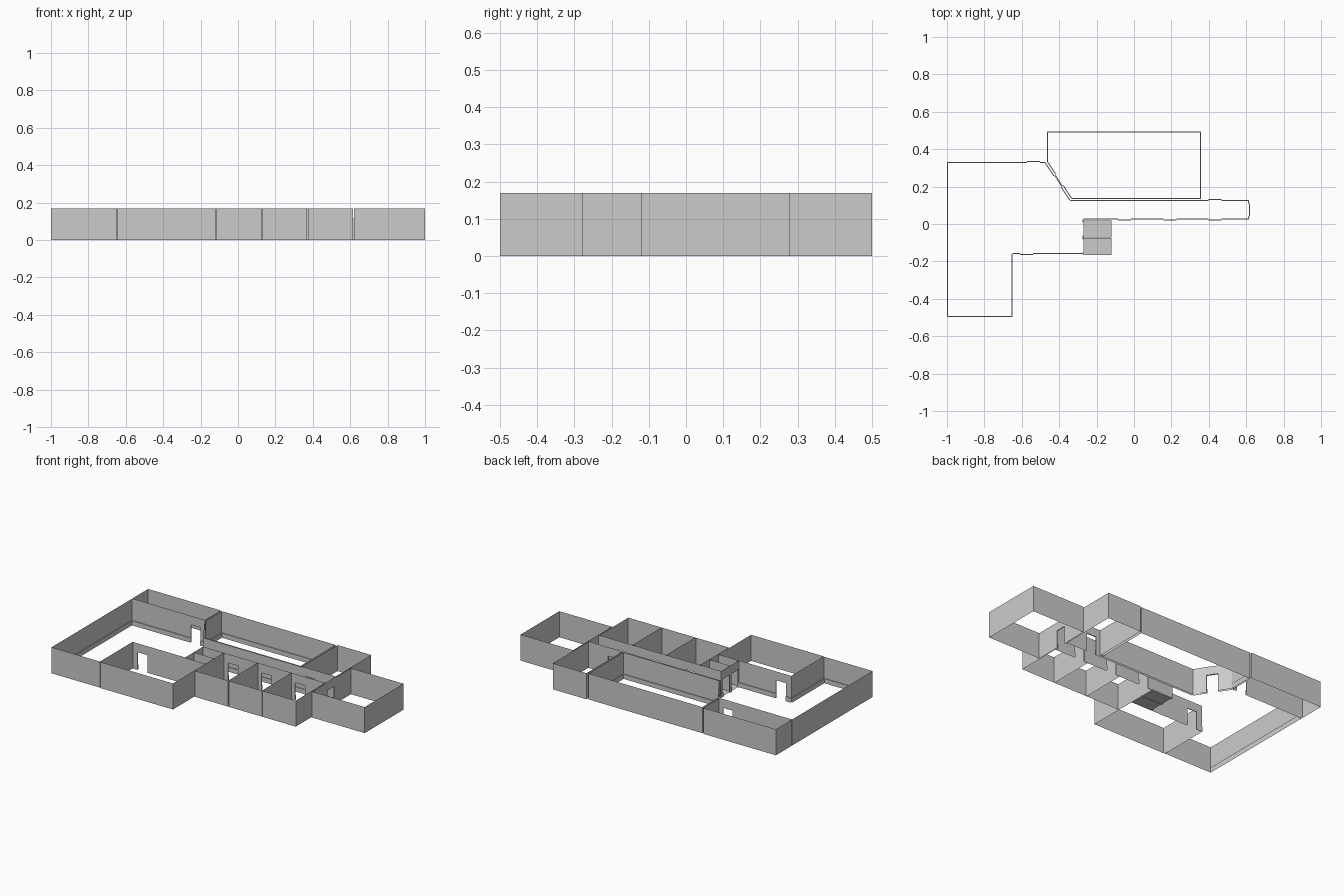
import bpy
from mathutils import Vector

if "Cube" in bpy.data.objects:
    bpy.data.objects.remove(bpy.data.objects["Cube"])

H = 0.17        # wall height
DOOR_H = 0.115  # door height
DOOR_W = 0.07   # door width
SKIRT_H = 0.03  # skirting height

# Door centres, each cutting every wall that passes close by
DOORS = [Vector(p) for p in [
    (-0.575, -0.1625), (-0.537, 0.335), (-0.404, 0.231),
    (-0.05, 0.0225), (0.192, 0.0225), (0.434, 0.0225),
    (0.434, 0.13), (0.6175, 0.075),
    (-0.2685, -0.118), (-0.2685, -0.027)]]


def make_object(name, quads):
    verts = [v for q in quads for v in q]
    faces = [tuple(range(i, i + 4)) for i in range(0, len(verts), 4)]
    mesh = bpy.data.meshes.new(name)
    mesh.from_pydata(verts, [], faces)
    ob = bpy.data.objects.new(name, mesh)
    bpy.context.collection.objects.link(ob)
    return ob


def panel(a, b, z0, z1):
    return [(a.x, a.y, z0), (b.x, b.y, z0), (b.x, b.y, z1), (a.x, a.y, z1)]


def room(name, pts, skirting=False):
    """Thin wall shell round a counter-clockwise plan, with door openings."""
    pts = [Vector(p) for p in pts]
    walls, skirt = [], []
    for a, b in zip(pts, pts[1:] + pts[:1]):
        length = (b - a).length
        d = (b - a) / length
        inward = Vector((-d.y, d.x))
        cuts = []
        for c in DOORS:
            t = (c - a).dot(d)
            if abs((c - a).dot(inward)) < 0.012 and 0.03 < t < length - 0.03:
                cuts.append((t - DOOR_W / 2, t + DOOR_W / 2))
        pos = 0.0
        off = inward * 0.005
        for s, e in sorted(cuts) + [(length, None)]:
            p, q = a + d * pos, a + d * s
            walls.append(panel(p, q, 0, H))
            if skirting:
                skirt.append(panel(p + off, q + off, 0, SKIRT_H))
                skirt.append([(p.x, p.y, SKIRT_H), (q.x, q.y, SKIRT_H),
                              (*(q + off), SKIRT_H), (*(p + off), SKIRT_H)])
            if e is not None:
                r = a + d * e
                out = inward * -0.004
                walls.append(panel(q, r, DOOR_H, H))
                # door jambs and head
                walls.append(panel(q, q + out, 0, DOOR_H))
                walls.append(panel(r, r + out, 0, DOOR_H))
                walls.append([(*q, DOOR_H), (*r, DOOR_H),
                              (*(r + out), DOOR_H), (*(q + out), DOOR_H)])
                pos = e
    make_object(name + "_walls", walls)
    if skirt:
        make_object(name + "_skirting", skirt)


def rect(x0, x1, y0, y1):
    return [(x0, y0), (x1, y0), (x1, y1), (x0, y1)]


# Open hall running into the corridor
room("hall", [(-1, -0.497), (-0.65, -0.497), (-0.65, -0.16), (-0.27, -0.16),
              (-0.27, 0.025), (0.615, 0.025), (0.615, 0.127), (-0.34, 0.127),
              (-0.475, 0.332), (-1, 0.332)], skirting=True)

# Large room with a cut corner
room("large_room", [(-0.335, 0.135), (0.358, 0.135), (0.358, 0.495),
                    (-0.465, 0.495), (-0.465, 0.333)], skirting=True)

# Rectangular rooms round the hall
room("back_left_room", rect(-1, -0.475, 0.337, 0.5))
room("back_right_room", rect(0.37, 0.613, 0.133, 0.5))
room("end_room", rect(0.62, 1, -0.12, 0.28))
room("front_room", rect(-0.645, -0.12, -0.5, -0.165))

# Row of three front offices
for i in range(3):
    x = -0.115 + i * 0.2443
    room(f"office_{i + 1}", rect(x, x + 0.24, -0.28, 0.02))

# Two small closets with floors
for i, (y0, y1) in enumerate([(-0.165, -0.074), (-0.072, 0.018)]):
    room(f"closet_{i + 1}", rect(-0.267, -0.12, y0, y1))
    make_object(f"closet_floor_{i + 1}",
                [[(x, y, 0.002) for x, y in rect(-0.27, -0.12, y0, y1)]])
